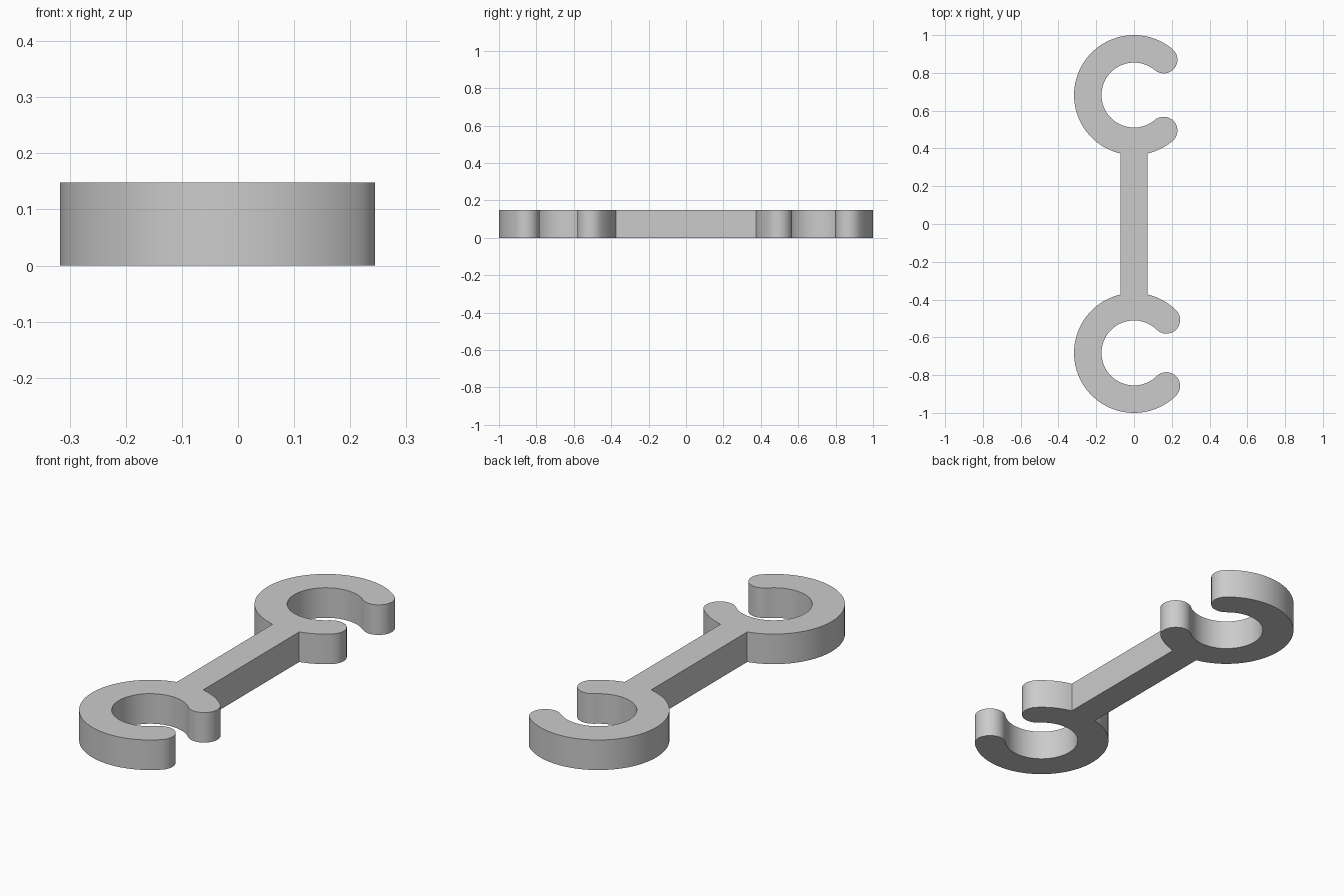
import bpy
import bmesh
from math import radians, degrees, asin, sin, cos

HEIGHT = 0.148
OUTER, INNER = 0.3175, 0.172
CENTRE_Y = 0.6825
BAR_HALF = 0.072
MID, CAP = (OUTER + INNER) / 2, (OUTER - INNER) / 2

cube = bpy.data.objects.get("Cube")
if cube:
    bpy.data.objects.remove(cube, do_unlink=True)


def arc(cx, cy, radius, start, end, steps):
    """Points along an arc, angles in degrees."""
    angles = [radians(start + (end - start) * i / steps) for i in range(steps + 1)]
    return [(cx + radius * cos(a), cy + radius * sin(a)) for a in angles]


def hook(half_gap):
    """Open ring with round tips, from the bar's +x corner round to its -x corner."""
    join = degrees(asin(BAR_HALF / OUTER))
    tip = radians(half_gap)
    tip_x, tip_y = MID * cos(tip), MID * sin(tip)
    pts = arc(0, CENTRE_Y, OUTER, join - 90, -half_gap, 8)
    pts += arc(tip_x, CENTRE_Y - tip_y, CAP, -half_gap, 180 - half_gap, 16)[1:]
    pts += arc(0, CENTRE_Y, INNER, 360 - half_gap, half_gap, 56)[1:]
    pts += arc(tip_x, CENTRE_Y + tip_y, CAP, half_gap - 180, half_gap, 16)[1:]
    pts += arc(0, CENTRE_Y, OUTER, half_gap, 270 - join, 56)[1:]
    return pts


# Whole outline: back hook, then the mirrored front hook; the bar joins them
outline = hook(50) + [(x, -y) for x, y in reversed(hook(45.5))]

bm = bmesh.new()
base = bm.faces.new([bm.verts.new((x, y, 0)) for x, y in outline])
top = bmesh.ops.extrude_face_region(bm, geom=[base], use_keep_orig=True)
bmesh.ops.translate(bm, vec=(0, 0, HEIGHT),
                    verts=[g for g in top["geom"] if isinstance(g, bmesh.types.BMVert)])
bmesh.ops.recalc_face_normals(bm, faces=bm.faces[:])
# Flat caps become clean triangles
bmesh.ops.triangulate(bm, faces=[f for f in bm.faces if len(f.verts) > 4])

mesh = bpy.data.meshes.new("double_hook_link")
bm.to_mesh(mesh)
bm.free()
link = bpy.data.objects.new("double_hook_link", mesh)
bpy.context.collection.objects.link(link)

# Plain grey
grey = bpy.data.materials.new("light_grey")
grey.use_nodes = True
colour = (0.6, 0.6, 0.6, 1)
grey.diffuse_color = colour
grey.node_tree.nodes["Principled BSDF"].inputs["Base Color"].default_value = colour
mesh.materials.append(grey)

# Smooth walls, sharp rims
bpy.ops.object.select_all(action="DESELECT")
link.select_set(True)
bpy.context.view_layer.objects.active = link
bpy.ops.object.shade_smooth_by_angle(angle=radians(30))
